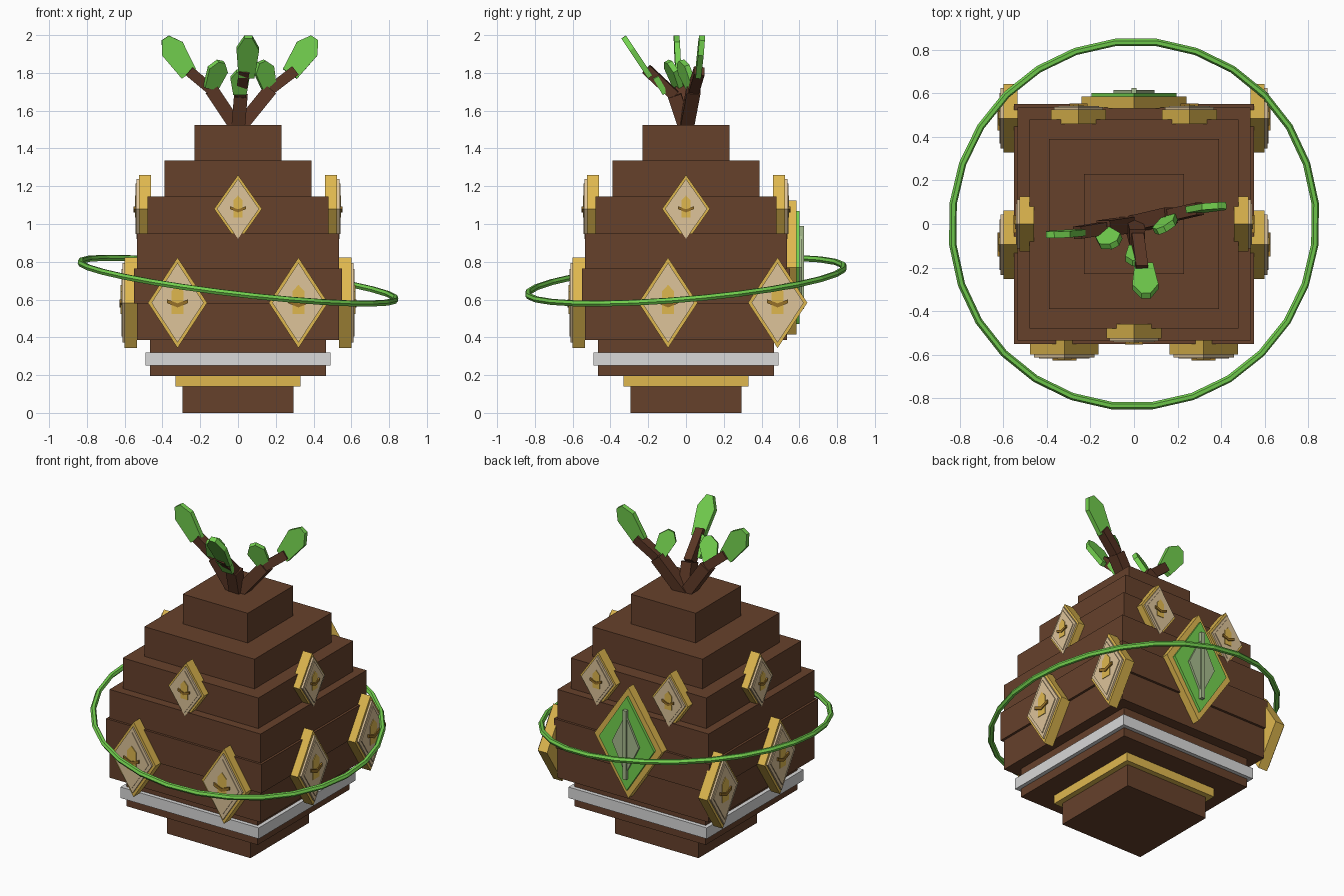
import bpy, bmesh
from math import pi, atan
from mathutils import Vector, Matrix

if "Cube" in bpy.data.objects:
    bpy.data.objects.remove(bpy.data.objects["Cube"])


def material(name, *rgb):
    col = [(c / 255) ** 2.2 for c in rgb] + [1]
    m = bpy.data.materials.new(name)
    m.use_nodes = True
    m.diffuse_color = col
    m.node_tree.nodes["Principled BSDF"].inputs["Base Color"].default_value = col
    return m


brown = material("bark brown", 102, 67, 47)
dark_brown = material("twig brown", 92, 58, 42)
gold = material("gold", 222, 182, 80)
dark_gold = material("dark gold", 150, 112, 45)
tan = material("pale tan", 220, 194, 152)
grey = material("light grey", 215, 215, 215)
green = material("leaf green", 115, 208, 80)
sage = material("sage", 165, 185, 140)
Z = Vector((0, 0, 1))


def finish(name, bm, mat):
    bmesh.ops.recalc_face_normals(bm, faces=bm.faces)
    me = bpy.data.meshes.new(name)
    bm.to_mesh(me)
    bm.free()
    me.materials.append(mat)
    ob = bpy.data.objects.new(name, me)
    bpy.context.collection.objects.link(ob)
    return ob


def prism(name, pts, origin, u, v, d0, d1, mat):
    """Extrude a flat outline, given along u and v, from depth d0 to d1."""
    u, v, origin = Vector(u), Vector(v), Vector(origin)
    n = u.cross(v)
    bm = bmesh.new()
    face = bm.faces.new([bm.verts.new(origin + u * a + v * b + n * d0) for a, b in pts])
    ext = bmesh.ops.extrude_face_region(bm, geom=[face])
    moved = [g for g in ext["geom"] if isinstance(g, bmesh.types.BMVert)]
    bmesh.ops.translate(bm, verts=moved, vec=n * (d1 - d0))
    return finish(name, bm, mat)


def diamond(w, h):
    return [(-w, 0), (0, -h), (w, 0), (0, h)]


def square(h):
    return [(-h, -h), (h, -h), (h, h), (-h, h)]


# Stepped square body
tiers = [("foot", 0.295, 0, 0.14, brown), ("gold_band", 0.33, 0.14, 0.195, gold),
         ("lower_tier", 0.465, 0.195, 0.385, brown), ("grey_band", 0.49, 0.25, 0.32, grey),
         ("belly_low", 0.535, 0.385, 0.58, brown), ("belly_middle", 0.55, 0.58, 0.765, brown),
         ("belly_high", 0.535, 0.765, 0.95, brown), ("shoulder", 0.48, 0.95, 1.145, brown),
         ("neck", 0.39, 1.145, 1.335, brown), ("crown", 0.23, 1.335, 1.525, brown)]
for name, half, z0, z1, mat in tiers:
    prism(name, square(half), (0, 0, 0), (1, 0, 0), (0, 1, 0), z0, z1, mat)


# Diamond badge: gold backing, two tan plates, raised arrow and chevron
def badge(name, u, offset, z, w, h, base, s):
    u = Vector(u)
    at = u * offset + Z * z

    def layer(part, pts, d0, d1, mat):
        prism(name + "_" + part, pts, at, u, Z, d0, d1, mat)

    top = base + 0.062
    layer("backing", diamond(w, h), base - 0.02, base + 0.045, gold)
    layer("plate", diamond(w * 0.88, h * 0.88), base + 0.045, top - 0.005, tan)
    layer("inset", diamond(w * 0.74, h * 0.74), top - 0.005, top, tan)
    arrow = [(-.032, -.06), (.032, -.06), (.032, .06), (0, .095), (-.032, .06)]
    layer("arrow", [(a * s, b * s) for a, b in arrow], top, top + 0.004, gold)
    chevron = [(-.055, .018), (-.055, -.002), (0, -.025), (.055, -.002), (.055, .018), (0, -.003)]
    layer("chevron", [(a * s, b * s) for a, b in chevron], top, top + 0.01, dark_gold)


front, back, left, right = (1, 0, 0), (-1, 0, 0), (0, 1, 0), (0, -1, 0)
upper = [("front", front, 0), ("left", left, 0), ("right", right, 0),
         ("back_a", back, -0.255), ("back_b", back, 0.255)]
lower = [("front_a", front, -0.32), ("front_b", front, 0.32),
         ("left_a", left, -0.095), ("left_b", left, 0.485),
         ("right_a", right, 0.095), ("right_b", right, -0.485)]
for side, u, off in upper:
    badge("upper_badge_" + side, u, off, 1.08, 0.127, 0.18, 0.48, 0.75)
for side, u, off in lower:
    badge("lower_badge_" + side, u, off, 0.583, 0.157, 0.24, 0.555, 1)

# Large green emblem on the back
emblem = [("frame", diamond(0.24, 0.355), 0.53, 0.585, gold),
          ("field", diamond(0.195, 0.3), 0.585, 0.602, green),
          ("core", diamond(0.095, 0.19), 0.602, 0.615, sage),
          ("bar", [(-.012, -.22), (.012, -.22), (.012, .22), (-.012, .22)], 0.602, 0.625, sage)]
for part, pts, d0, d1, mat in emblem:
    prism("emblem_" + part, pts, (0, 0, 0.77), back, Z, d0, d1, mat)

# Tilted ring around the body
bpy.ops.mesh.primitive_torus_add(major_radius=0.842, minor_radius=0.017,
                                 major_segments=28, minor_segments=6)
ring = bpy.context.object
ring.name = "ring"
ring.data.materials.append(green)
ring.data.transform(Matrix.Rotation(pi / 28, 4, "Z"))
ring.data.transform(Matrix.Rotation(atan(0.118), 4, "Y") @ Matrix.Rotation(atan(0.085), 4, "X"))
ring.location.z = 0.7


# Twigs: square beams along a bent path
def beam(name, a, b, half):
    a, b = Vector(a), Vector(b)
    d = (b - a).normalized()
    u = d.orthogonal().normalized() if abs(d.y) > 0.9 else Vector((0, 1, 0)).cross(d).normalized()
    v = d.cross(u)
    prism(name, square(half), a, u, v, 0, (b - a).length, dark_brown)


twigs = {"right_twig": [(0, 0, 1.5), (-.14, -.02, 1.71), (-.26, -.04, 1.81)],
         "left_twig": [(0, 0, 1.5), (.17, .04, 1.71), (.3, .07, 1.81)],
         "front_twig": [(0, 0, 1.5), (.015, -.06, 1.68), (.035, -.21, 1.82)]}
for name, path in twigs.items():
    for i in range(2):
        beam(f"{name}_{i}", path[i], path[i + 1], 0.036 - 0.008 * i)


# Leaves: thick flat blades with a clipped tip
def leaf(name, base, tip, side, width):
    base, tip = Vector(base), Vector(tip)
    v = (tip - base).normalized()
    u = Vector(side)
    u = (u - v * u.dot(v)).normalized()
    k = (tip - base).length
    pts = [(-.7, 0), (.7, 0), (1, .7), (.35, 1), (-.35, 1), (-1, .7)]
    prism(name, [(a * width, b * k) for a, b in pts], base, u, v, -0.015, 0.015, green)


leaf("right_leaf", (-.26, -.04, 1.795), (-.385, -.05, 1.985), (1, 0, .6), 0.065)
leaf("left_leaf", (.275, .065, 1.795), (.405, .085, 1.985), (1, 0, -.6), 0.065)
leaf("front_leaf", (.045, -.19, 1.78), (.055, -.33, 1.99), (1, 0, 0), 0.06)
leaf("small_right_leaf", (-.145, -.04, 1.72), (-.09, -.095, 1.86), (1, .4, 0), 0.055)
leaf("small_left_leaf", (.165, .03, 1.72), (.125, -.03, 1.86), (1, .5, 0), 0.055)
leaf("small_front_leaf", (.01, -.11, 1.69), (.01, -.18, 1.81), (1, 0, 0), 0.05)
